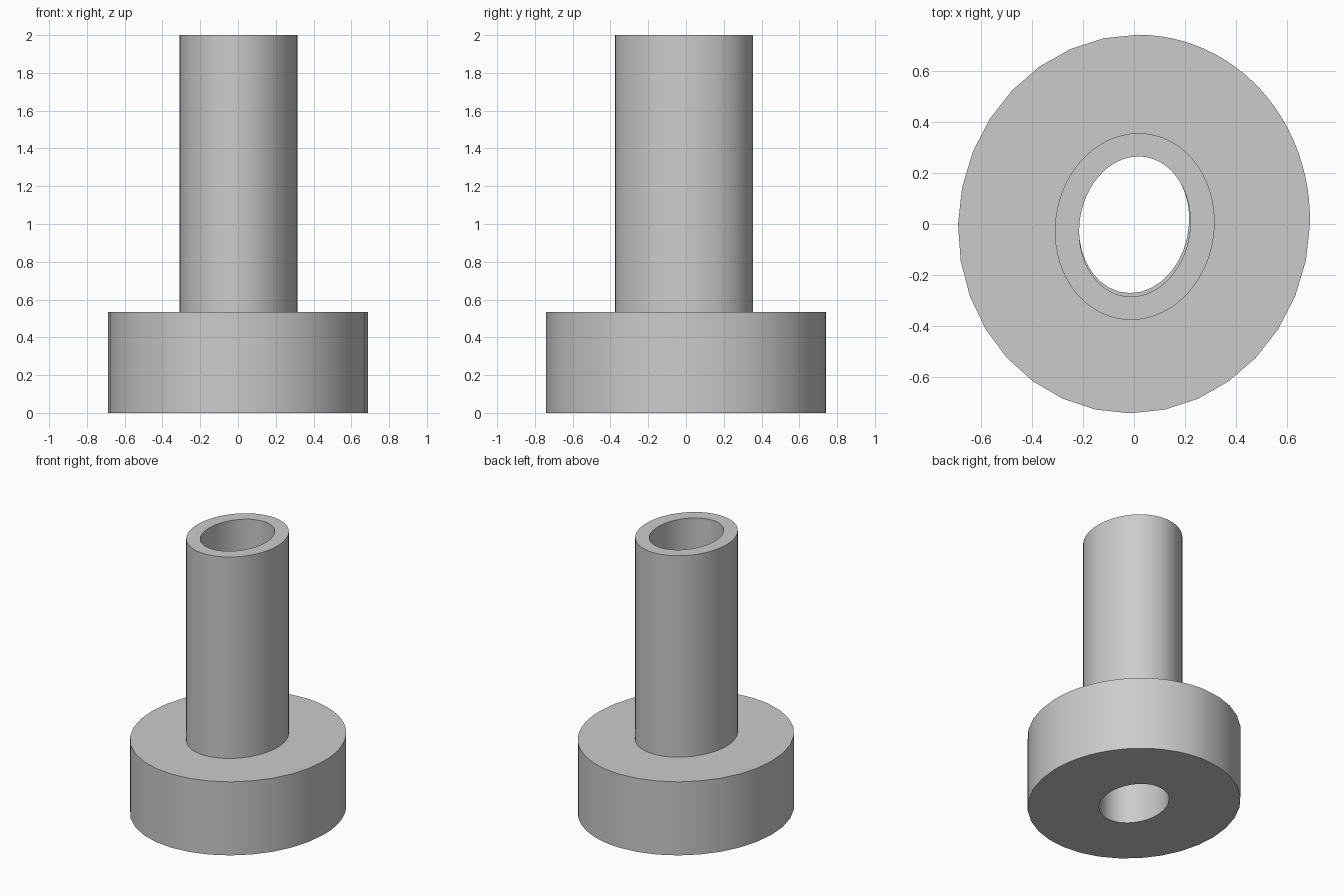
import bpy
import bmesh
from math import cos, sin, radians

cube = bpy.data.objects.get("Cube")
if cube:
    bpy.data.objects.remove(cube, do_unlink=True)

grey = bpy.data.materials.new("plain grey")
grey.use_nodes = True
colour = (0.6, 0.6, 0.6, 1)
grey.diffuse_color = colour
grey.node_tree.nodes["Principled BSDF"].inputs["Base Color"].default_value = colour

SLANT = 0.015  # slight lean of the oval outline towards +x at the back


def angles(steps):
    """Angles round an oval, for the number of steps in each quarter."""
    return [radians(90 * (q + i / n)) for q, n in enumerate(steps) for i in range(n)]


def hollow_oval(name, centre, outer, inner, bottom, top, steps):
    """Oval ring with straight walls, flat ends and a through hole."""
    bm = bmesh.new()
    turn = angles(steps)
    cx, cy = centre
    loops = []
    for (rx, ry), z in ((outer, bottom), (outer, top), (inner, top), (inner, bottom)):
        loops.append([bm.verts.new((cx + rx * cos(t) + SLANT * sin(t),
                                    cy + ry * sin(t), z)) for t in turn])
    count = len(turn)
    for k in range(4):
        a, b = loops[k], loops[(k + 1) % 4]
        for i in range(count):
            j = (i + 1) % count
            bm.faces.new((a[i], a[j], b[j], b[i]))
    bmesh.ops.recalc_face_normals(bm, faces=bm.faces)
    mesh = bpy.data.meshes.new(name)
    bm.to_mesh(mesh)
    bm.free()
    mesh.materials.append(grey)
    obj = bpy.data.objects.new(name, mesh)
    bpy.context.collection.objects.link(obj)
    bpy.ops.object.select_all(action='DESELECT')
    obj.select_set(True)
    bpy.context.view_layer.objects.active = obj
    bpy.ops.object.shade_smooth_by_angle(angle=radians(30))
    return obj


# Wide base flange, finer in its back left quarter
hollow_oval("base_flange", (0, 0), (0.688, 0.74), (0.215, 0.27),
            0, 0.535, (24, 8, 8, 8))

# Tall tube standing on the flange
hollow_oval("tube", (0.003, -0.01), (0.312, 0.365), (0.217, 0.274),
            0.535, 2, (16, 16, 16, 16))
